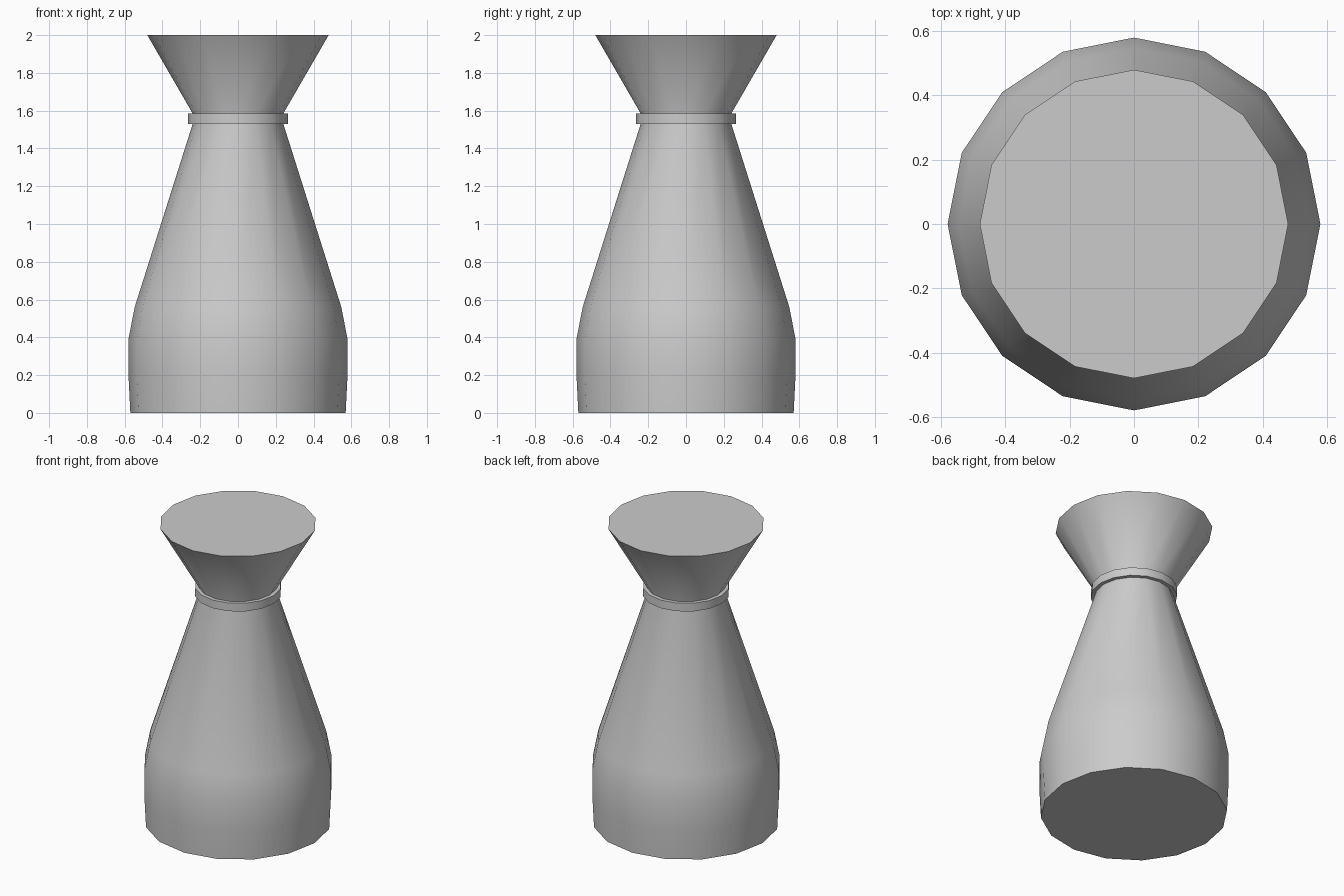
import bpy, bmesh
from math import cos, sin, pi, radians

if "Cube" in bpy.data.objects:
    bpy.data.objects.remove(bpy.data.objects["Cube"])

SIDES = 16


def lathe(name, profile, closed=False):
    """Revolve (radius, z) points; open profiles get flat end caps."""
    bm = bmesh.new()
    rings = [[bm.verts.new((r * cos(2 * pi * i / SIDES), r * sin(2 * pi * i / SIDES), z))
              for i in range(SIDES)] for r, z in profile]
    pairs = list(zip(rings, rings[1:]))
    if closed:
        pairs.append((rings[-1], rings[0]))
    else:
        bm.faces.new(rings[0][::-1])
        bm.faces.new(rings[-1])
    for a, b in pairs:
        for i in range(SIDES):
            j = (i + 1) % SIDES
            bm.faces.new((a[i], a[j], b[j], b[i]))
    bmesh.ops.recalc_face_normals(bm, faces=bm.faces)
    mesh = bpy.data.meshes.new(name)
    bm.to_mesh(mesh)
    bm.free()
    obj = bpy.data.objects.new(name, mesh)
    bpy.context.collection.objects.link(obj)
    bpy.ops.object.select_all(action='DESELECT')
    obj.select_set(True)
    bpy.context.view_layer.objects.active = obj
    bpy.ops.object.shade_smooth_by_angle(angle=radians(30))
    return obj


# Body with a flared, closed top
lathe("body", [(0.57, 0), (0.58, 0.2), (0.58, 0.39), (0.547, 0.56),
               (0.24, 1.53), (0.24, 1.585), (0.48, 2.0)])

# Band around the neck
lathe("neck_band", [(0.235, 1.53), (0.265, 1.53), (0.265, 1.585), (0.235, 1.585)], closed=True)
